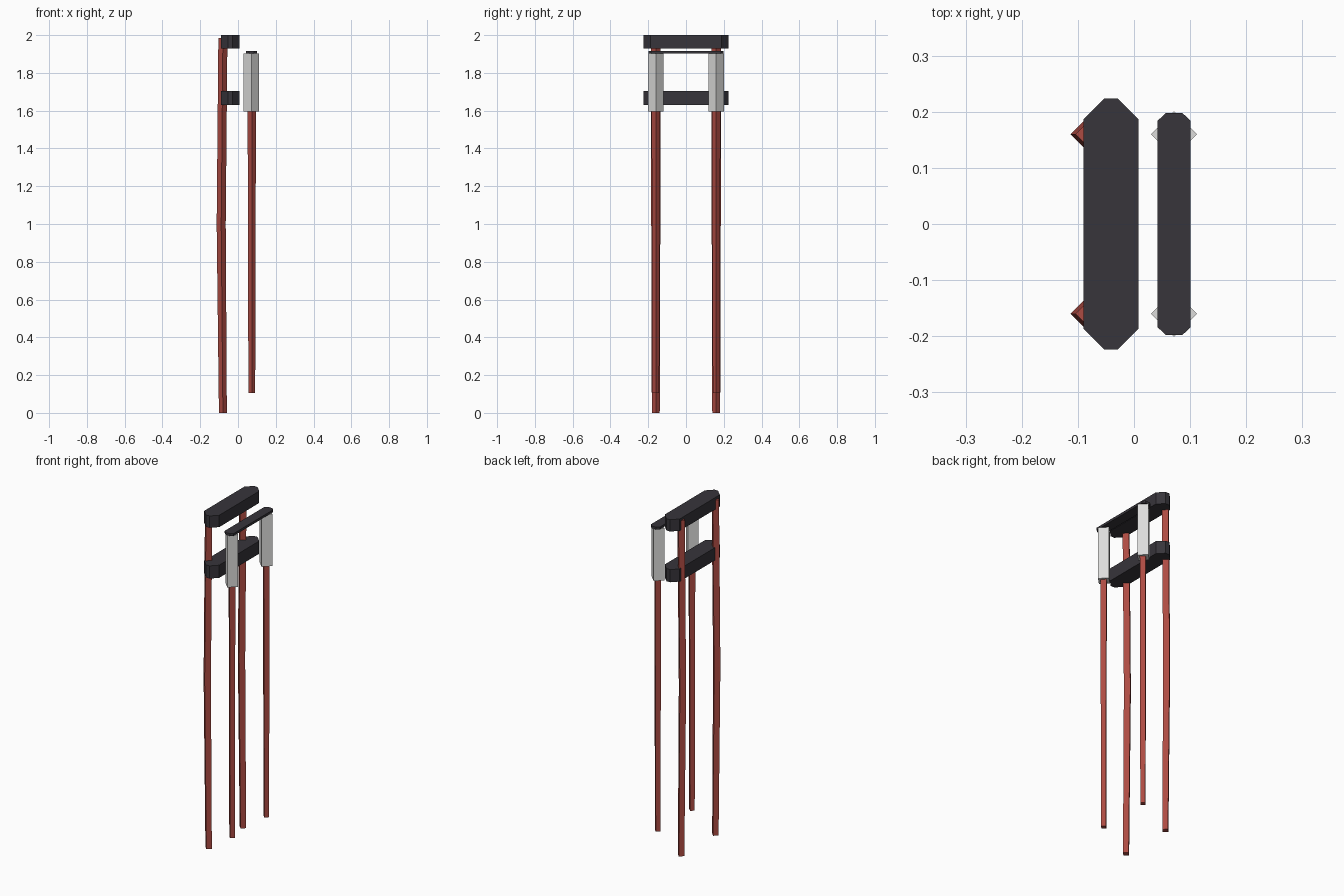
import bpy, bmesh

if "Cube" in bpy.data.objects:
    bpy.data.objects.remove(bpy.data.objects["Cube"])


def material(name, rgb):
    m = bpy.data.materials.new(name)
    m.diffuse_color = (*rgb, 1)
    m.use_nodes = True
    m.node_tree.nodes["Principled BSDF"].inputs["Base Color"].default_value = m.diffuse_color
    return m


RED = material("red_tube", (0.42, 0.07, 0.055))
DARK = material("dark_clamp", (0.038, 0.035, 0.043))
GREY = material("light_grey_sleeve", (0.72, 0.72, 0.71))


def loft(name, sections, mat):
    """Join horizontal rings of points with flat sides and capped ends."""
    bm = bmesh.new()
    rings = [[bm.verts.new(p) for p in s] for s in sections]
    n = len(rings[0])
    for a, b in zip(rings, rings[1:]):
        for i in range(n):
            j = (i + 1) % n
            bm.faces.new((a[i], a[j], b[j], b[i]))
    bm.faces.new(rings[0][::-1])
    bm.faces.new(rings[-1])
    bmesh.ops.recalc_face_normals(bm, faces=bm.faces)
    me = bpy.data.meshes.new(name)
    bm.to_mesh(me)
    bm.free()
    me.materials.append(mat)
    ob = bpy.data.objects.new(name, me)
    bpy.context.collection.objects.link(ob)


def diamond(x, y, z, r):
    return [(x + r, y, z), (x, y + r, z), (x - r, y, z), (x, y - r, z)]


def plate(name, x0, x1, half_y, cx, cy, z0, z1):
    """Long bar with chamfered ends."""
    h, k = half_y, half_y - cy
    outline = [(x1, -k), (x1, k), (x1 - cx, h), (x0 + cx, h),
               (x0, k), (x0, -k), (x0 + cx, -h), (x1 - cx, -h)]
    loft(name, [[(x, y, z) for x, y in outline] for z in (z0, z1)], DARK)


for side, y in (("near", -0.16), ("far", 0.16)):
    # slightly bowed long tube
    loft(f"long_tube_{side}", [diamond(x, y, z, r) for x, z, r in (
        (-0.08, 0, 0.021), (-0.089, 1.0, 0.024), (-0.08, 1.985, 0.024))], RED)
    # short tube and its sleeve
    loft(f"short_tube_{side}", [diamond(0.073, y, 0.105, 0.018),
                                diamond(0.073, y, 1.6, 0.022)], RED)
    loft(f"sleeve_{side}", [diamond(0.071, y, 1.595, 0.041),
                            diamond(0.071, y, 1.903, 0.041)], GREY)

# clamps joining the long tubes, thin bar joining the sleeves
plate("upper_clamp", -0.09, 0.008, 0.224, 0.037, 0.037, 1.93, 2.0)
plate("lower_clamp", -0.09, 0.008, 0.224, 0.037, 0.037, 1.63, 1.705)
plate("sleeve_bar", 0.042, 0.101, 0.198, 0.015, 0.014, 1.902, 1.916)
